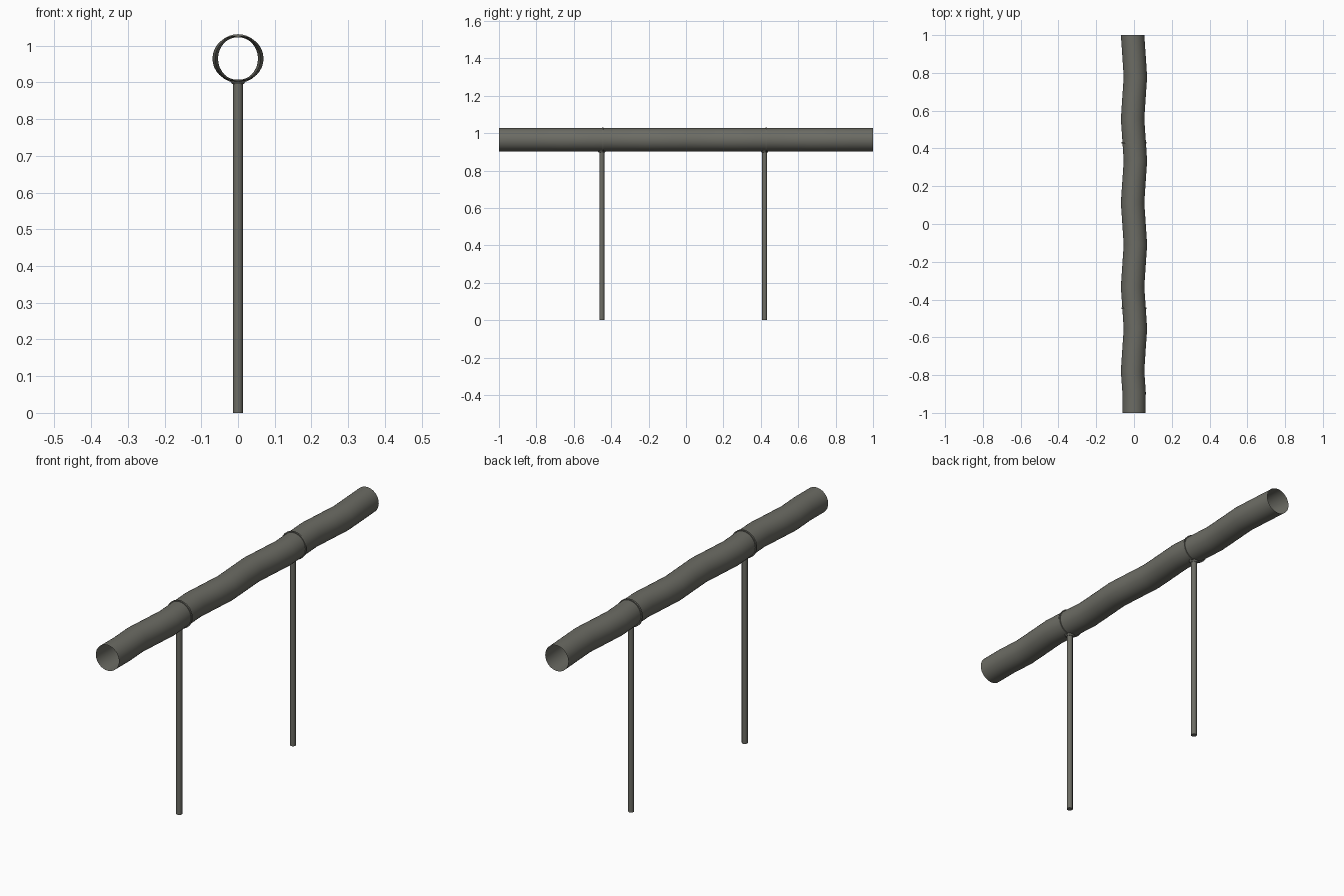
import bpy, bmesh, math
from mathutils import Matrix, Vector

if "Cube" in bpy.data.objects:
    bpy.data.objects.remove(bpy.data.objects["Cube"])

metal = bpy.data.materials.new("grey metal")
metal.diffuse_color = (0.15, 0.15, 0.128, 1)
metal.use_nodes = True
metal.node_tree.nodes["Principled BSDF"].inputs["Base Color"].default_value = metal.diffuse_color
ZC, R = 0.965, 0.062


def finish(name, bm):
    me = bpy.data.meshes.new(name)
    bm.to_mesh(me)
    bm.free()
    ob = bpy.data.objects.new(name, me)
    bpy.context.collection.objects.link(ob)
    me.materials.append(metal)
    bpy.context.view_layer.objects.active = ob
    ob.select_set(True)
    bpy.ops.object.shade_smooth_by_angle(angle=math.radians(35))
    ob.select_set(False)
    return ob


def sweep(name, rings, n=32, closed=False):
    """Loft circles (x, y, radius) along y."""
    bm = bmesh.new()
    loops = [[bm.verts.new((x + r * math.sin(2 * math.pi * i / n), y,
                            ZC + r * math.cos(2 * math.pi * i / n)))
              for i in range(n)] for x, y, r in rings]
    pairs = list(zip(loops, loops[1:]))
    if closed:
        pairs.append((loops[-1], loops[0]))
    for a, b in pairs:
        for i in range(n):
            j = (i + 1) % n
            bm.faces.new((a[i], b[i], b[j], a[j]))
    if closed:
        bmesh.ops.recalc_face_normals(bm, faces=bm.faces)
    return finish(name, bm)


def cylinder(name, y, z0, z1, r0, r1, n=12):
    bm = bmesh.new()
    bmesh.ops.create_cone(bm, cap_ends=True, segments=n, radius1=r0, radius2=r1,
                          depth=z1 - z0,
                          matrix=Matrix.Translation((0, y, (z0 + z1) / 2)))
    return finish(name, bm)


# wavy open pipe
path = []
for k in range(19):
    y = -1 + k / 9
    x = 0.0075 * math.cos(2 * math.pi * (y - 0.78) * 2.25)
    path.append((0.0 if k == 0 else x, y, R))
sweep("wavy_pipe", path)

# clamp rings, posts and small joints
for tag, yr, yp in (("front", -0.446, -0.45), ("back", 0.429, 0.42)):
    h = 0.004
    sweep(tag + "_clamp_ring", [(0, yr - h, 0.058), (0, yr - h, 0.0665),
                                (0, yr + h, 0.0665), (0, yr + h, 0.058)], closed=True)
    cylinder(tag + "_post", yp, 0, 0.905, 0.0135, 0.0135)
    cylinder(tag + "_joint", yp, 0.896, 0.908, 0.016, 0.024)
